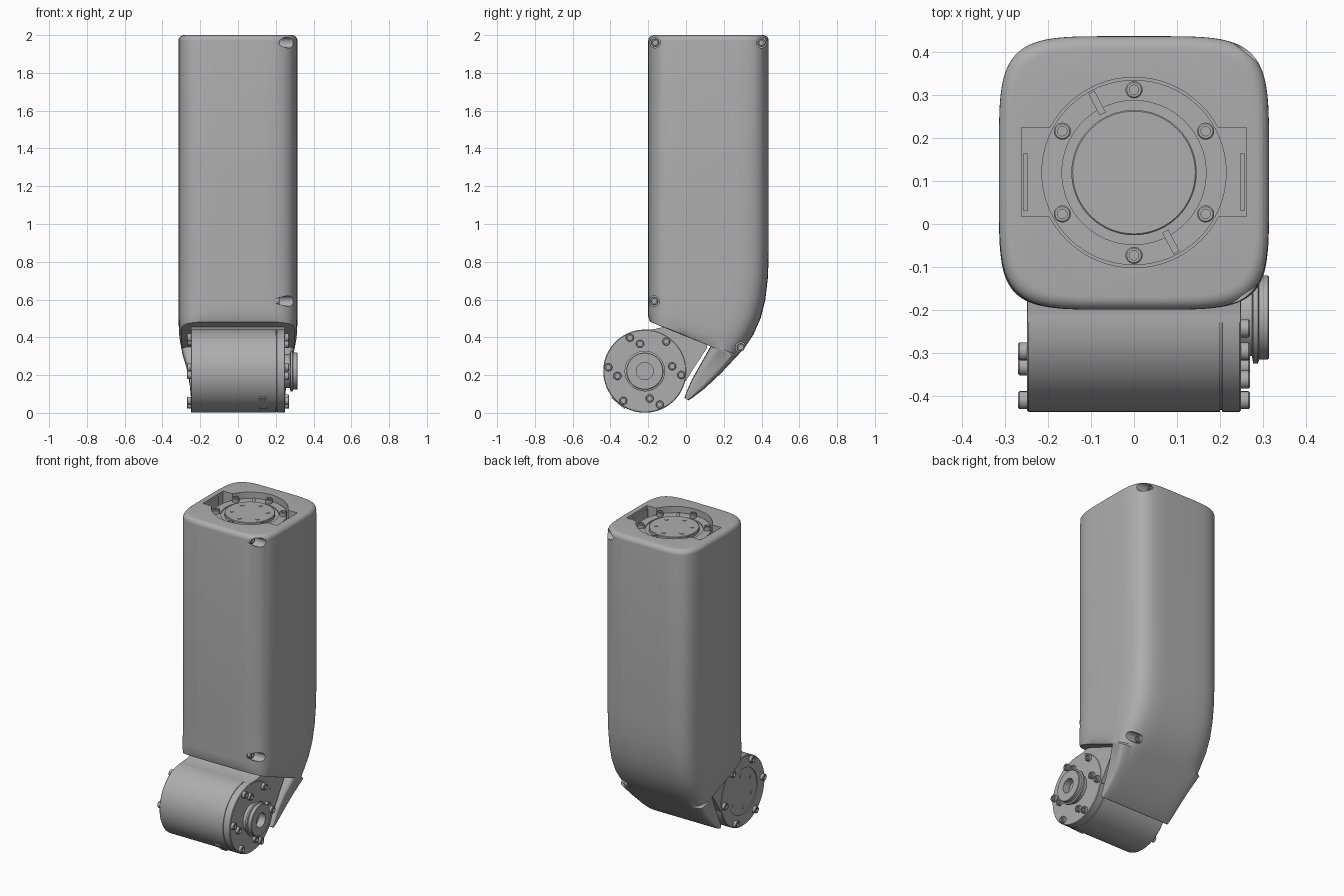
import bpy, bmesh, math
from mathutils import Vector, Matrix

old = bpy.data.objects.get("Cube")
if old:
    bpy.data.objects.remove(old, do_unlink=True)

grey = bpy.data.materials.new("metal_grey")
grey.use_nodes = True
COLOUR = (0.42, 0.42, 0.42, 1)
grey.diffuse_color = COLOUR
grey.node_tree.nodes["Principled BSDF"].inputs["Base Color"].default_value = COLOUR


def finish(bm, name, angle=30):
    """Turn a bmesh into a smooth-shaded object with sharp edges kept."""
    bmesh.ops.remove_doubles(bm, verts=bm.verts, dist=1e-5)
    bmesh.ops.recalc_face_normals(bm, faces=bm.faces)
    mesh = bpy.data.meshes.new(name)
    bm.to_mesh(mesh)
    bm.free()
    mesh.materials.append(grey)
    ob = bpy.data.objects.new(name, mesh)
    bpy.context.collection.objects.link(ob)
    shade(ob, angle)
    return ob


def shade(ob, angle=30):
    bpy.ops.object.select_all(action='DESELECT')
    ob.select_set(True)
    bpy.context.view_layer.objects.active = ob
    bpy.ops.object.shade_smooth_by_angle(angle=math.radians(angle))


def skin(bm, rings, cap=True):
    """Bridge equal rings of points with quads."""
    rows = [[bm.verts.new(p) for p in ring] for ring in rings]
    n = len(rows[0])
    for a, b in zip(rows, rows[1:]):
        for i in range(n):
            j = (i + 1) % n
            bm.faces.new((a[i], a[j], b[j], b[i]))
    if cap:
        bm.faces.new(rows[0])
        bm.faces.new(rows[-1])


def lathe(name, profile, origin, axis, seg=32):
    """Turn (radius, height) points about an axis; both ends are capped."""
    turn = Vector(axis).to_track_quat('Z', 'Y')
    rings = []
    for r, h in profile:
        rings.append([Vector(origin) + turn @ Vector((
            r * math.cos(math.tau * i / seg), r * math.sin(math.tau * i / seg), h))
            for i in range(seg)])
    bm = bmesh.new()
    skin(bm, rings)
    return finish(bm, name)


def box(name, lo, hi, matrix=Matrix()):
    lo, hi = Vector(lo), Vector(hi)
    bm = bmesh.new()
    bmesh.ops.create_cube(bm, size=1)
    for v in bm.verts:
        v.co = matrix @ (Vector([c * s for c, s in zip(v.co, hi - lo)]) + (lo + hi) / 2)
    return finish(bm, name)


def cut(ob, cutter):
    mod = ob.modifiers.new("cut", 'BOOLEAN')
    mod.operation, mod.solver, mod.object = 'DIFFERENCE', 'EXACT', cutter
    bpy.context.view_layer.objects.active = ob
    bpy.ops.object.modifier_apply(modifier=mod.name)
    bpy.data.objects.remove(cutter, do_unlink=True)


def bolt(name, origin, axis, r=0.02, h=0.025):
    lathe(name, [(r, -0.005), (r, h - 0.003), (r - 0.003, h), (r * 0.55, h), (r * 0.55, h * 0.5)],
          origin, axis, 20)


def polar(r, degrees):
    a = math.radians(degrees)
    return r * math.cos(a), r * math.sin(a)


# Shell: rounded-square sections from front point to back point in the y-z plane
def section(front, back, w, n, seg=128):
    f, b = Vector((0, *front)), Vector((0, *back))
    mid, half = (f + b) / 2, (b - f) / 2
    pts = []
    for i in range(seg):
        a = math.tau * (i + 0.5) / seg
        c, s = math.cos(a), math.sin(a)
        u = math.copysign(abs(c) ** (2 / n), c)
        v = math.copysign(abs(s) ** (2 / n), s)
        pts.append(mid + half * v + Vector((w * u, 0, 0)))
    return pts


WIDE, FRONT, BACK, ROUND = 0.315, -0.2, 0.438, 0.03
rings = []
for k in range(7):
    a = math.radians(15 * k)
    inset, z = ROUND * (1 - math.sin(a)), 2 - ROUND * (1 - math.cos(a))
    rings.append(section((FRONT + inset, z), (BACK - inset, z), WIDE - inset, 5))
for front, back, w, n in [
        ((-0.2, 0.87), (0.438, 0.85), 0.315, 5),
        ((-0.2, 0.78), (0.434, 0.72), 0.315, 5),
        ((-0.2, 0.69), (0.42, 0.6), 0.315, 5),
        ((-0.2, 0.61), (0.395, 0.5), 0.315, 5),
        ((-0.2, 0.55), (0.357, 0.415), 0.314, 5),
        ((-0.2, 0.51), (0.315, 0.352), 0.311, 5),
        ((-0.19, 0.482), (0.275, 0.305), 0.302, 6),
        ((0.13, 0.352), (0.265, 0.295), 0.295, 6),
        ((0.075, 0.255), (0.185, 0.21), 0.268, 7),
        ((0.03, 0.175), (0.1, 0.13), 0.255, 7),
        ((0.0, 0.105), (0.035, 0.08), 0.25, 7),
        ((-0.008, 0.08), (0.012, 0.066), 0.247, 7)]:
    rings.append(section(front, back, w, n))
bm = bmesh.new()
skin(bm, rings)
shell = finish(bm, "shell")

# Top recess with side slots
MID = 0.12
cut(shell, lathe("recess_cutter", [(0.222, 1.9), (0.222, 2.1)], (0, MID, 0), (0, 0, 1), 64))
cut(shell, box("slot_cutter", (-0.262, 0.018, 1.9), (0.262, 0.225, 2.1)))

# Screw pockets along the left corners
for y, z in [(-0.163, 1.96), (0.4, 1.96), (-0.168, 0.592), (0.29, 0.347)]:
    cut(shell, lathe("pocket_cutter", [(0.028, 0.2), (0.028, 0.4)], (0, y, z), (1, 0, 0), 28))
    bolt("shell_screw", (0.2, y, z), (1, 0, 0), 0.021, 0.02)
shade(shell)

# Top actuator inside the recess
lathe("top_actuator", [(0.216, 1.89), (0.216, 1.962), (0.168, 1.962), (0.168, 1.955),
                       (0.146, 1.955), (0.146, 1.972), (0.143, 1.975)],
      (0, MID, 0), (0, 0, 1), 64)
for k in range(6):
    x, y = polar(0.193, 30 + 60 * k)
    bolt("top_bolt", (x, MID + y, 1.962), (0, 0, 1))
    x, y = polar(0.105, 30 + 60 * k)
    lathe("top_pin", [(0.012, 1.97), (0.012, 1.978)], (x, MID + y, 0), (0, 0, 1), 16)
for angle in (118, -62):
    place = Matrix.Translation((0, MID, 0)) @ Matrix.Rotation(math.radians(angle), 4, 'Z')
    box("top_rib", (0.155, -0.008, 1.95), (0.212, 0.008, 1.967), place)
for side in (-1, 1):
    box("slot_bracket", (side * 0.253 - 0.005, 0.03, 1.9), (side * 0.253 + 0.005, 0.165, 1.985))

# Joint motor lying across the bottom
HUB_Y, HUB_Z, R = -0.218, 0.221, 0.22
lathe("joint_motor", [(0.14, -0.244), (0.145, -0.244), (0.145, -0.25), (R - 0.004, -0.25),
                      (R, -0.246), (R, 0.2), (R - 0.004, 0.201), (R - 0.004, 0.205),
                      (R, 0.206), (R, 0.246), (R - 0.004, 0.25)],
      (0, HUB_Y, HUB_Z), (1, 0, 0), 96)
lathe("output_hub", [(0.09, 0.24), (0.09, 0.275), (0.107, 0.278), (0.107, 0.289), (0.098, 0.292),
                     (0.098, 0.312), (0.095, 0.315), (0.045, 0.315), (0.045, 0.27)],
      (0, HUB_Y, HUB_Z), (1, 0, 0), 64)
for side in (-1, 1):
    for count, radius, start in ((6, 0.194, -6), (4, 0.147, 10)):
        if side < 0 and count == 4:
            continue
        for k in range(count):
            y, z = polar(radius, start + 360 / count * k)
            bolt("motor_bolt", (side * 0.25, HUB_Y + y, HUB_Z + z), (side, 0, 0), 0.021, 0.02)
for k in range(6):
    y, z = polar(0.105, 24 + 60 * k)
    lathe("rear_cap_pin", [(0.012, 0.24), (0.012, 0.247)],
          (0, HUB_Y + y, HUB_Z + z), (-1, 0, 0), 16)

# Arm linking the motor to the shell
outline = [(-0.23, 0.44), (-0.17, 0.443), (-0.12, 0.455), (-0.07, 0.475), (0.0, 0.5),
           (0.11, 0.42), (0.112, 0.345), (0.04, 0.235), (0.0, 0.17), (-0.1, 0.15)]
bm = bmesh.new()
skin(bm, [[Vector((x, y, z)) for y, z in outline] for x in (-0.248, 0.248)])
finish(bm, "motor_arm")
lathe("arm_crossbar", [(0.012, -0.262), (0.012, 0.262)], (0, -0.1, 0.462), (1, 0, 0), 16)

# Small plate on the underside of the motor front
tilt = Matrix.Translation((0, HUB_Y, HUB_Z)) @ Matrix.Rotation(math.radians(50), 4, 'X')
box("front_plate", (0.112, -R - 0.003, -0.045), (0.152, -R + 0.006, 0.045), tilt)
